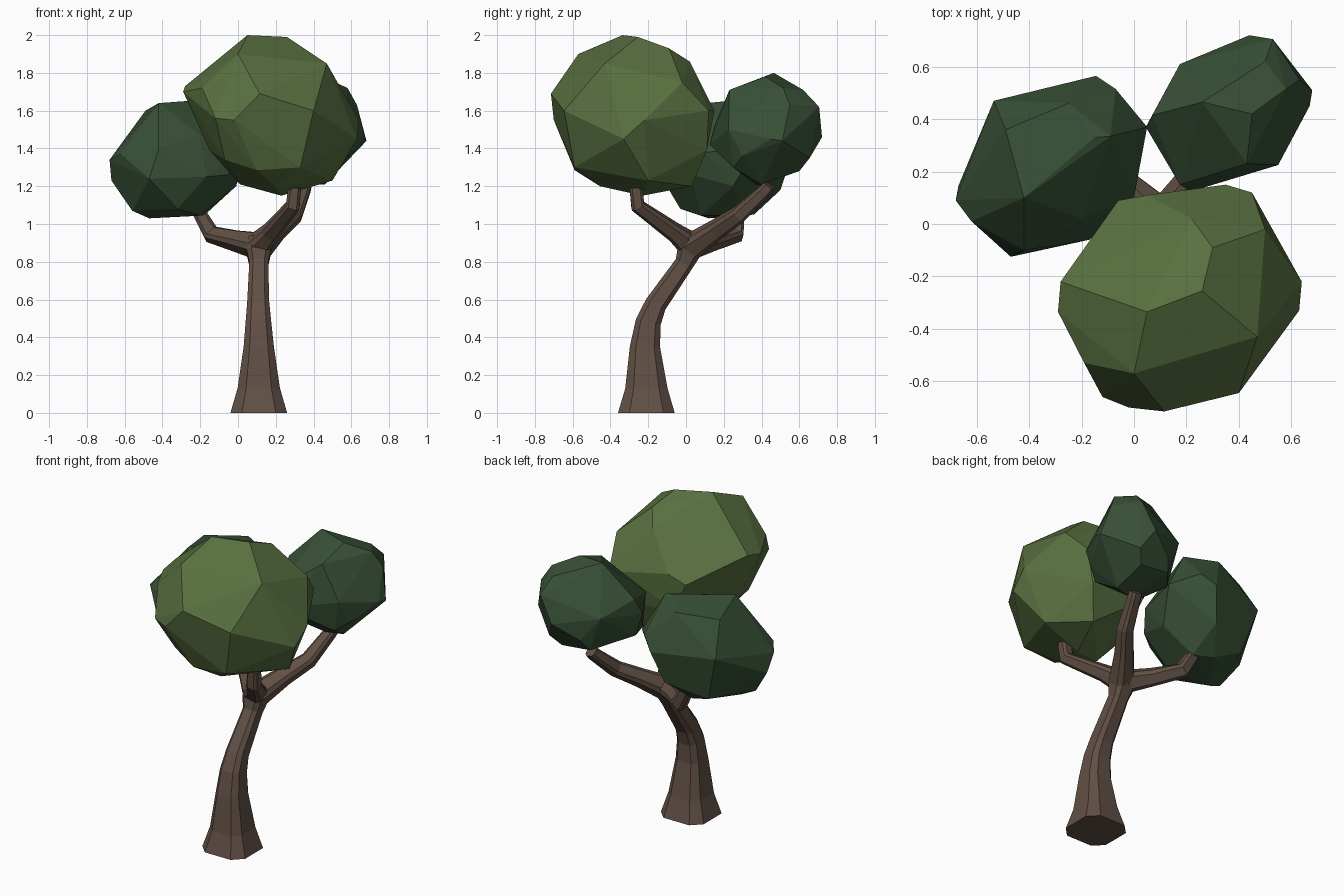
import bpy, bmesh, math
from mathutils import Vector


def material(name, rgb):
    m = bpy.data.materials.new(name)
    m.diffuse_color = (*rgb, 1)
    return m


BARK = material("bark brown", (0.120, 0.080, 0.060))
LIGHT = material("light leaf green", (0.100, 0.162, 0.052))
DARK = material("dark leaf green", (0.039, 0.080, 0.037))


def finish(bm, name, mat):
    bmesh.ops.recalc_face_normals(bm, faces=bm.faces)
    me = bpy.data.meshes.new(name)
    bm.to_mesh(me)
    bm.free()
    me.materials.append(mat)
    ob = bpy.data.objects.new(name, me)
    bpy.context.collection.objects.link(ob)
    return ob


# Limb section: square with cut corners, half-width 1
SECTION = [(1, -0.6), (1, 0.6), (0.6, 1), (-0.6, 1),
           (-1, 0.6), (-1, -0.6), (-0.6, -1), (0.6, -1)]


def limb(name, path):
    """Faceted tube through (x, y, z, half-width) stations."""
    bm = bmesh.new()
    pts = [Vector(p[:3]) for p in path]
    rings = []
    for i, p in enumerate(pts):
        dirs = [(pts[j + 1] - pts[j]).normalized()
                for j in (i - 1, i) if 0 <= j < len(pts) - 1]
        q = Vector((0, 0, 1)).rotation_difference(sum(dirs, Vector()))
        rings.append([bm.verts.new(p + q @ Vector((u, v, 0)) * path[i][3])
                      for u, v in SECTION])
    for a, b in zip(rings, rings[1:]):
        for k in range(8):
            n = (k + 1) % 8
            bm.faces.new((a[k], a[n], b[n], b[k]))
    bm.faces.new(rings[0][::-1])
    bm.faces.new(rings[-1])
    return finish(bm, name, BARK)


def leaf_clump(name, corners, mat):
    """Chunky faceted clump: convex hull of its corners."""
    bm = bmesh.new()
    for c in corners:
        bm.verts.new(c)
    bmesh.ops.convex_hull(bm, input=list(bm.verts))
    bmesh.ops.delete(bm, geom=[v for v in bm.verts if not v.link_faces], context='VERTS')
    bmesh.ops.dissolve_limit(bm, angle_limit=math.radians(5),
                             verts=list(bm.verts), edges=list(bm.edges))
    return finish(bm, name, mat)


# Trunk: flared foot, leaning back to the fork
limb("trunk", [(0.11, -0.21, 0, 0.15), (0.11, -0.21, 0.13, 0.112),
               (0.11, -0.217, 0.35, 0.080), (0.108, -0.200, 0.48, 0.067),
               (0.107, -0.160, 0.575, 0.058), (0.11, -0.01, 0.79, 0.050),
               (0.11, 0.02, 0.86, 0.066), (0.11, 0.03, 0.935, 0.052)])

# Three branches from the fork
limb("left_branch", [(0.10, 0.03, 0.885, 0.062), (-0.02, 0.14, 0.912, 0.048),
                     (-0.14, 0.262, 0.945, 0.043), (-0.205, 0.275, 1.06, 0.035),
                     (-0.225, 0.275, 1.11, 0.033)])
limb("back_branch", [(0.12, 0.03, 0.88, 0.064), (0.21, 0.16, 0.97, 0.049),
                     (0.300, 0.28, 1.05, 0.042), (0.350, 0.42, 1.18, 0.034),
                     (0.357, 0.44, 1.205, 0.033)])
limb("front_branch", [(0.11, 0.02, 0.89, 0.062), (0.17, -0.06, 0.955, 0.046),
                      (0.29, -0.255, 1.095, 0.037), (0.30, -0.265, 1.195, 0.034)])

# Large front clump
leaf_clump("front_leaves", [
    (0.05, -0.335, 2.0), (0.26, -0.255, 1.99), (0.0, -0.57, 1.9), (0.115, -0.715, 1.69),
    (0.40, -0.645, 1.6), (0.47, -0.43, 1.85), (-0.02, -0.70, 1.55), (-0.12, -0.66, 1.56),
    (-0.29, -0.335, 1.70), (-0.28, -0.22, 1.73), (0.30, -0.09, 1.93), (0.05, 0.11, 1.65),
    (-0.06, 0.09, 1.6), (0.35, 0.15, 1.6), (0.45, 0.12, 1.60), (0.50, -0.02, 1.75),
    (0.22, 0.02, 1.86), (-0.19, -0.53, 1.72), (-0.07, -0.53, 1.34), (0.20, -0.455, 1.20),
    (0.64, -0.22, 1.55), (0.63, -0.33, 1.45), (0.33, -0.59, 1.30), (0.10, -0.59, 1.285),
    (0.23, -0.23, 1.15), (0.01, -0.32, 1.21), (-0.15, -0.30, 1.39), (0.33, 0.03, 1.20),
    (0.40, 0.11, 1.39), (0.50, -0.20, 1.23), (0.02, 0.09, 1.42)], LIGHT)

# Left clump
leaf_clump("left_leaves", [
    (-0.42, 0.10, 1.64), (-0.15, 0.33, 1.66), (-0.09, 0.335, 1.65), (-0.25, 0.46, 1.62),
    (-0.49, 0.36, 1.60), (-0.20, 0.02, 1.47), (-0.535, 0.47, 1.40), (-0.145, 0.565, 1.38),
    (-0.07, 0.515, 1.45), (0.05, 0.37, 1.40), (0.0, 0.10, 1.38), (-0.05, 0.03, 1.26),
    (-0.17, -0.06, 1.25), (-0.42, -0.10, 1.40), (-0.47, -0.125, 1.24), (-0.62, 0.01, 1.37),
    (-0.68, 0.09, 1.34), (-0.67, 0.145, 1.23), (-0.56, 0.10, 1.07), (-0.47, 0.12, 1.03),
    (-0.20, 0.08, 1.045), (-0.32, -0.03, 1.08), (-0.01, 0.25, 1.20), (-0.18, 0.31, 1.045),
    (-0.20, 0.50, 1.18), (-0.45, 0.42, 1.11), (-0.30, 0.36, 1.05)], DARK)

# Back right clump
leaf_clump("back_leaves", [
    (0.26, 0.465, 1.80), (0.45, 0.42, 1.78), (0.50, 0.62, 1.71), (0.58, 0.515, 1.72),
    (0.44, 0.72, 1.46), (0.53, 0.705, 1.62), (0.175, 0.61, 1.52), (0.68, 0.51, 1.44),
    (0.67, 0.45, 1.45), (0.63, 0.55, 1.63), (0.55, 0.225, 1.50), (0.43, 0.23, 1.71),
    (0.22, 0.125, 1.42), (0.175, 0.15, 1.52), (0.045, 0.37, 1.50), (0.07, 0.415, 1.60),
    (0.35, 0.375, 1.205), (0.46, 0.40, 1.21), (0.15, 0.22, 1.33), (0.45, 0.60, 1.28),
    (0.25, 0.60, 1.30), (0.50, 0.25, 1.30), (0.08, 0.39, 1.36), (0.50, 0.655, 1.35),
    (0.58, 0.30, 1.36), (0.29, 0.65, 1.37)], DARK)
